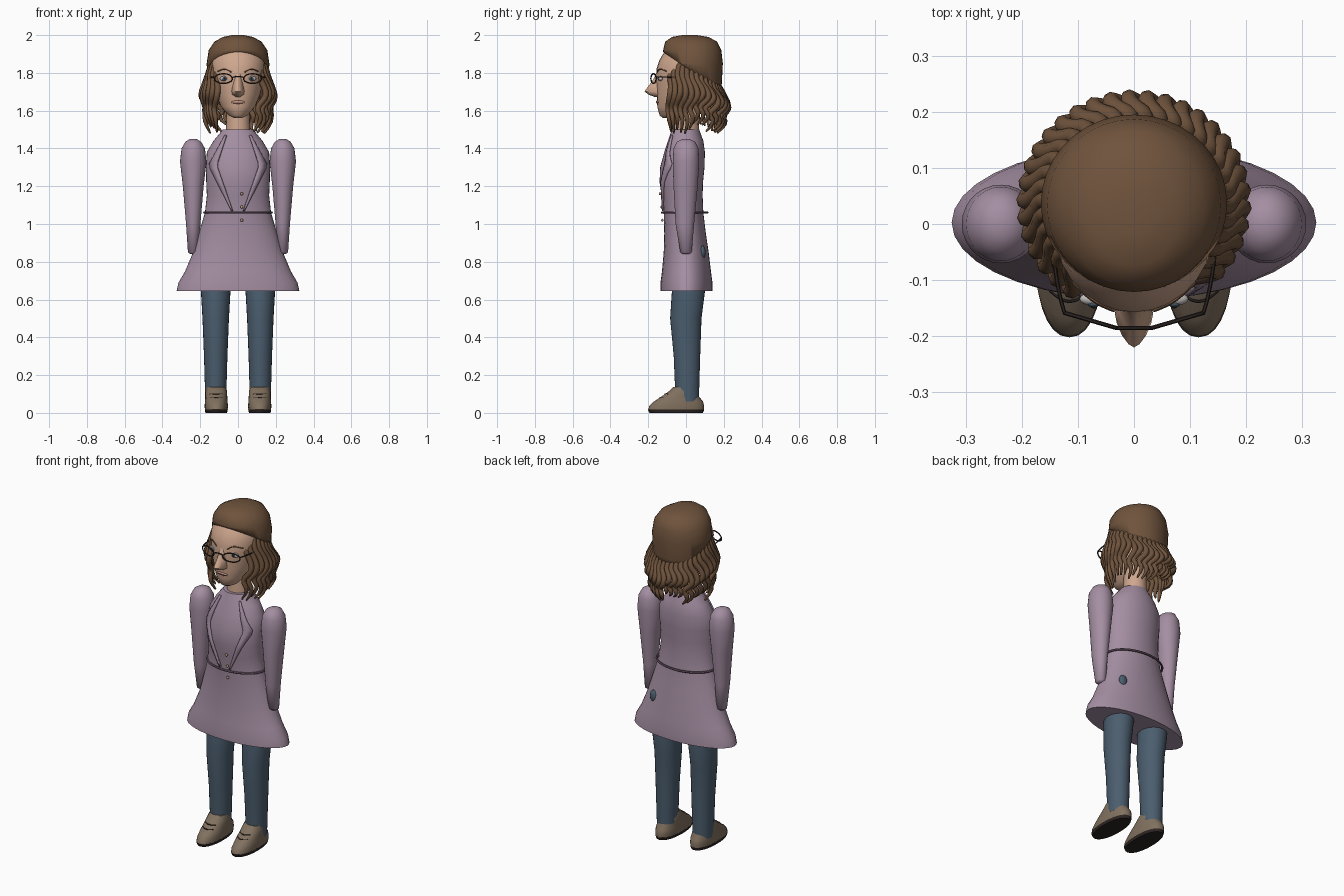
import bpy, bmesh, math, random
from mathutils import Vector

random.seed(4)
if "Cube" in bpy.data.objects:
    bpy.data.objects.remove(bpy.data.objects["Cube"], do_unlink=True)


def material(name, r, g, b):
    m = bpy.data.materials.new(name)
    m.use_nodes = True
    m.diffuse_color = (r, g, b, 1)
    shader = next(n for n in m.node_tree.nodes if n.type == 'BSDF_PRINCIPLED')
    shader.inputs["Base Color"].default_value = (r, g, b, 1)
    shader.inputs["Roughness"].default_value = 0.8
    return m


COAT = material("mauve_cloth", .37, .27, .36)
BELT = material("dark_mauve", .17, .11, .16)
JEANS = material("blue_denim", .07, .11, .155)
HAIR = material("brown_hair", .16, .087, .046)
SKIN = material("skin", .62, .385, .27)
SHOE = material("tan_leather", .22, .165, .115)
DARK = material("dark_brown", .025, .018, .016)
WHITE = material("eye_white", .55, .53, .52)
BUTTON = material("light_wood", .5, .33, .2)
LIP = material("lip_pink", .5, .26, .2)


def smooth(ob, angle=40):
    bpy.ops.object.select_all(action='DESELECT')
    ob.select_set(True)
    bpy.context.view_layer.objects.active = ob
    bpy.ops.object.shade_smooth_by_angle(angle=math.radians(angle))


def finish(bm, name, mat, angle=40):
    bmesh.ops.recalc_face_normals(bm, faces=bm.faces)
    me = bpy.data.meshes.new(name)
    bm.to_mesh(me)
    bm.free()
    me.materials.append(mat)
    ob = bpy.data.objects.new(name, me)
    bpy.context.collection.objects.link(ob)
    smooth(ob, angle)
    return ob


def loft(rings, cx=0, sides=28, power=1):
    """Stack of ovals, each given as height, half width, front y, back y."""
    bm = bmesh.new()
    loops = []
    for z, rx, yf, yb in rings:
        loop = []
        for i in range(sides):
            a = math.tau * i / sides
            c, s = (math.copysign(abs(v) ** power, v) for v in (math.cos(a), math.sin(a)))
            loop.append(bm.verts.new((cx + rx * c, (yf + yb) / 2 + (yb - yf) / 2 * s, z)))
        loops.append(loop)
    for low, high in zip(loops, loops[1:]):
        for i in range(sides):
            j = (i + 1) % sides
            bm.faces.new((low[i], low[j], high[j], high[i]))
    bm.faces.new(loops[0])
    bm.faces.new(loops[-1])
    return bm


def front_y(rings, x, z):
    """Front surface of a loft at x and z."""
    for a, b in zip(rings, rings[1:]):
        if a[0] <= z <= b[0]:
            t = (z - a[0]) / (b[0] - a[0])
            rx, yf, yb = (p + (q - p) * t for p, q in zip(a[1:], b[1:]))
            return (yf + yb) / 2 - (yb - yf) / 2 * math.sqrt(max(0, 1 - (x / rx) ** 2))
    return 0


def ball(name, mat, center, radii):
    bm = bmesh.new()
    bmesh.ops.create_uvsphere(bm, u_segments=16, v_segments=10, radius=1)
    bmesh.ops.scale(bm, vec=radii, verts=bm.verts)
    bmesh.ops.translate(bm, vec=center, verts=bm.verts)
    return finish(bm, name, mat, 60)


def tubes(name, mat, paths, radius, closed=False, taper=None, sides=1):
    cu = bpy.data.curves.new(name, 'CURVE')
    cu.dimensions = '3D'
    cu.bevel_depth, cu.bevel_resolution, cu.use_fill_caps = radius, sides, True
    cu.resolution_u = 3
    for path in paths:
        sp = cu.splines.new('NURBS')
        sp.points.add(len(path) - 1)
        for i, (p, co) in enumerate(zip(sp.points, path)):
            p.co = (*co, 1)
            p.radius = taper[i] if taper else 1
        sp.order_u = 3
        sp.use_endpoint_u = not closed
        sp.use_cyclic_u = closed
    cu.materials.append(mat)
    ob = bpy.data.objects.new(name, cu)
    bpy.context.collection.objects.link(ob)
    bpy.ops.object.select_all(action='DESELECT')
    ob.select_set(True)
    bpy.context.view_layer.objects.active = ob
    bpy.ops.object.convert(target='MESH')
    smooth(bpy.context.object, 50)


# Coat body with flared skirt
coat = [(.645, .325, -.135, .14), (.69, .315, -.135, .14), (.75, .28, -.127, .132),
        (.85, .238, -.118, .12), (.95, .208, -.115, .105), (1.06, .175, -.118, .092),
        (1.15, .165, -.128, .088), (1.22, .168, -.14, .09), (1.3, .17, -.137, .098),
        (1.38, .165, -.115, .1), (1.44, .13, -.096, .092), (1.5, .08, -.075, .07)]
finish(loft(coat, sides=36), "coat", COAT)

# Belt cord and buttons
ring = [math.tau * i / 32 for i in range(32)]
tubes("belt", BELT, [[(.18 * math.cos(a), -.007 + .121 * math.sin(a), 1.06) for a in ring]],
      .006, closed=True)
for z in (1.02, 1.09, 1.16):
    ball("coat_button", BUTTON, (.02, front_y(coat, .02, z) - .009, z), (.008, .006, .008))

# Head shape, shared by the facial features
head = [(1.56, .02, -.12, -.06), (1.575, .05, -.14, -.02), (1.62, .09, -.152, .06),
        (1.68, .116, -.154, .12), (1.75, .135, -.158, .14), (1.82, .143, -.157, .15),
        (1.87, .143, -.14, .15), (1.91, .13, -.115, .14), (1.96, .09, -.07, .1)]
finish(loft(head), "head", SKIN, 60)
finish(loft([(1.44, .068, -.06, .07), (1.54, .062, -.055, .07), (1.68, .062, -.05, .08)]),
       "neck", SKIN)
nose = [(1.672, .012, -.165, -.12), (1.685, .03, -.198, -.1), (1.702, .034, -.22, -.1),
        (1.735, .028, -.195, -.1), (1.77, .024, -.17, -.1), (1.8, .03, -.158, -.1)]
finish(loft(nose, sides=16, power=1.3), "nose", SKIN, 60)
ball("lips", LIP, (0, front_y(head, 0, 1.645) + .003, 1.645), (.036, .01, .009))
tubes("mouth_line", DARK, [[(x, -.163 + abs(x) * .2, 1.646) for x in (-.03, 0, .03)]], .0012)

for side, s in (("left", 1), ("right", -1)):
    # Sleeve
    arm = [(.84, .014, -.015, .015), (.85, .028, -.03, .03), (1, .038, -.055, .043),
           (1.2, .055, -.066, .062), (1.33, .07, -.07, .07), (1.4, .062, -.066, .066),
           (1.435, .042, -.048, .048), (1.45, .018, -.02, .02)]
    finish(loft(arm, .237 * s), side + "_sleeve", COAT, 60)

    # Trouser leg
    leg = [(.06, .055, -.055, .068), (.3, .062, -.065, .075), (.5, .07, -.084, .082),
           (.64, .078, -.075, .1), (.8, .07, -.06, .075)]
    finish(loft(leg, .118 * s), side + "_trouser_leg", JEANS)

    # Shoe, sole and laces
    shoe = [(.016, .06, -.2, .095), (.035, .062, -.195, .096), (.06, .06, -.17, .09),
            (.09, .058, -.125, .066), (.115, .057, -.09, .062), (.138, .05, -.067, .04)]
    finish(loft(shoe, .115 * s, power=.9), side + "_shoe", SHOE, 50)
    finish(loft([(0, .057, -.194, .09), (.017, .061, -.202, .096)], .115 * s, power=.9),
           side + "_sole", DARK)
    laces = [[(.115 * s + x, front_y(shoe, x, z) - .002, z) for x in (-.035, -.018, 0, .018, .035)]
             for z in (.082, .1)]
    tubes(side + "_laces", DARK, laces, .003)

    # Lapel band lying on the chest
    bm = bmesh.new()
    rows = []
    for i in range(17):
        z = 1.47 - .4 * i / 16
        t = (1.47 - z) / .16 if z > 1.31 else (z - 1.07) / .24
        start = .068 if z > 1.31 else .035
        outer = start + (.155 - start) * t
        inner = start - .008 + (.12 - start) * t
        rows.append([bm.verts.new((s * x, front_y(coat, x, z) - .005, z))
                     for x in (inner, (inner + outer) / 2, outer)])
    for a, b in zip(rows, rows[1:]):
        for k in range(2):
            bm.faces.new((a[k], a[k + 1], b[k + 1], b[k]))
    lapel = finish(bm, side + "_lapel", COAT)
    thick = lapel.modifiers.new("thickness", 'SOLIDIFY')
    thick.thickness, thick.offset = .01, 0

    # Eye and brow
    y = front_y(head, .07, 1.77)
    ball(side + "_eye", WHITE, (.072 * s, y + .003, 1.77), (.025, .012, .013))
    ball(side + "_iris", JEANS, (.072 * s, y - .006, 1.77), (.011, .006, .011))
    ball(side + "_pupil", DARK, (.072 * s, y - .01, 1.77), (.005, .004, .005))
    brow = [(x * s, front_y(head, x, z) - .001, z)
            for x, z in ((.035, 1.803), (.055, 1.818), (.08, 1.822), (.108, 1.808))]
    tubes(side + "_brow", HAIR, [brow], .004)

    # Spectacle rim and temple
    rim = [(s * (.077 + .048 * math.cos(a)), -.172 + .014 * math.cos(a), 1.77 + .026 * math.sin(a))
           for a in ring[::2]]
    tubes(side + "_spectacle_rim", DARK, [rim], .0038, closed=True)
    tubes(side + "_temple", DARK, [[(.124 * s, -.158, 1.778), (.14 * s, -.11, 1.778),
                                    (.15 * s, 0, 1.775)]], .0035)
tubes("spectacle_bridge", DARK, [[(-.03, -.185, 1.775), (0, -.186, 1.788), (.03, -.185, 1.775)]],
      .0035)

# Denim showing through the skirt at the left hip
ball("hip_denim", JEANS, (.15, .087, .85), (.026, .017, .036))

# Hair cap, cut along a sloping hairline
cap = [(1.62, .15, -.12, .18), (1.75, .162, -.12, .19), (1.85, .166, -.122, .195),
       (1.92, .155, -.121, .187), (1.965, .125, -.11, .165), (1.99, .08, -.075, .12),
       (2, .03, -.02, .06)]
bm = loft(cap, sides=36)
bmesh.ops.bisect_plane(bm, geom=bm.verts[:] + bm.edges[:] + bm.faces[:],
                       plane_co=(0, -.12, 1.91), plane_no=(0, -.68, -1), clear_outer=True)
cap_ob = finish(bm, "hair_cap", HAIR, 60)
rind = cap_ob.modifiers.new("thickness", 'SOLIDIFY')
rind.thickness, rind.offset = .012, -1

# Wavy locks hanging round the sides and back
locks = []
count = 30
swell = (-.012, .004, .022, .042, .008, .03, -.012)
sway = (0, -.015, .02, .03, -.025, .012, -.02)
for i in range(count):
    a = math.radians(-48 + 276 * i / (count - 1))
    out = Vector((math.cos(a), math.sin(a), 0))
    along = Vector((-out.y, out.x, 0))
    base = Vector((.157 * out.x, .037 + .15 * out.y, 0))
    top = 1.83 - .68 * base.y + .03
    top = min(top, 1.86)
    end = random.uniform(1.475, 1.54)
    locks.append([base + out * r + along * w + Vector((0, 0, top + (end - top) * k / 6))
                  for k, (r, w) in enumerate(zip(swell, sway))])
tubes("hair_locks", HAIR, locks, .016, taper=(.8, 1, 1, 1, .9, .75, .3), sides=2)
